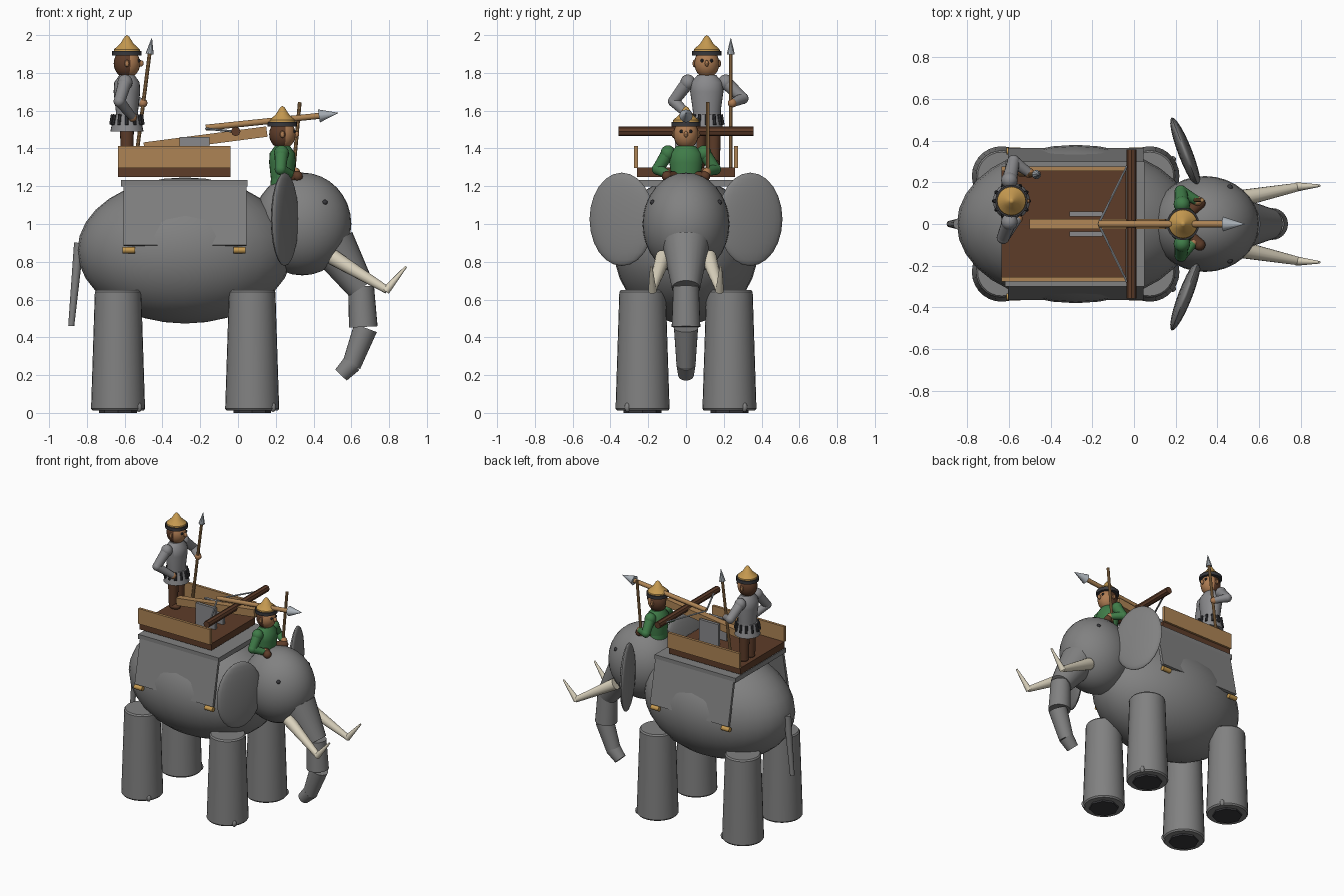
import bpy, bmesh, math
from mathutils import Vector, Matrix

if "Cube" in bpy.data.objects:
    bpy.data.objects.remove(bpy.data.objects["Cube"])


def material(name, r, g, b):
    m = bpy.data.materials.new(name)
    m.use_nodes = True
    m.diffuse_color = (r, g, b, 1)
    m.node_tree.nodes["Principled BSDF"].inputs["Base Color"].default_value = (r, g, b, 1)
    return m


HIDE = material("grey hide", .22, .22, .22)
ARMOUR = material("armour grey", .25, .25, .26)
STEEL = material("pale steel", .42, .46, .5)
DARK = material("charcoal", .04, .04, .045)
TAN = material("tan wood", .42, .23, .09)
BROWN = material("dark brown", .11, .045, .022)
GOLD = material("straw gold", .56, .32, .08)
GREEN = material("green cloth", .05, .2, .065)
SKIN = material("skin", .42, .2, .085)
IVORY = material("ivory", .72, .66, .52)


def finish(name, bm, *mats):
    me = bpy.data.meshes.new(name)
    bmesh.ops.recalc_face_normals(bm, faces=bm.faces)
    bm.to_mesh(me)
    bm.free()
    for m in mats:
        me.materials.append(m)
    ob = bpy.data.objects.new(name, me)
    bpy.context.collection.objects.link(ob)
    bpy.ops.object.select_all(action="DESELECT")
    ob.select_set(True)
    bpy.context.view_layer.objects.active = ob
    bpy.ops.object.shade_smooth_by_angle(angle=math.radians(35))
    return ob


def ball(name, c, r, mat, turn=0, n=24):
    bm = bmesh.new()
    bmesh.ops.create_uvsphere(bm, u_segments=n, v_segments=n // 2, radius=1)
    mtx = Matrix.Translation(c) @ Matrix.Rotation(turn, 4, "Z") @ Matrix.Diagonal((*r, 1))
    bm.transform(mtx)
    return finish(name, bm, mat)


def rod(name, a, b, r1, r2, mat, n=16):
    a, b = Vector(a), Vector(b)
    bm = bmesh.new()
    bmesh.ops.create_cone(bm, cap_ends=True, segments=n, radius1=r1, radius2=r2, depth=(b - a).length)
    bm.transform(Matrix.Translation((a + b) / 2) @ (b - a).to_track_quat("Z", "Y").to_matrix().to_4x4())
    return finish(name, bm, mat)


def box(name, c, size, mat, axis="X", turn=0):
    bm = bmesh.new()
    bmesh.ops.create_cube(bm, size=1)
    bm.transform(Matrix.Translation(c) @ Matrix.Rotation(turn, 4, axis) @ Matrix.Diagonal((*size, 1)))
    return finish(name, bm, mat)


def lathe(name, c, profile, mat, squash=1, n=24):
    bm = bmesh.new()
    vs = [bm.verts.new((r, 0, z)) for r, z in profile]
    es = [bm.edges.new(p) for p in zip(vs, vs[1:])]
    bmesh.ops.spin(bm, geom=vs + es, axis=(0, 0, 1), cent=(0, 0, 0), angle=math.tau, steps=n)
    bmesh.ops.remove_doubles(bm, verts=bm.verts, dist=.0005)
    bm.transform(Matrix.Translation(c) @ Matrix.Diagonal((squash, 1, 1, 1)))
    return finish(name, bm, mat)


# Elephant body and head
ball("body", (-.28, 0, .86), (.57, .38, .387), HIDE, n=32)
ball("head", (.34, 0, 1), (.26, .23, .272), HIDE, n=32)
rod("tail", (-.842, 0, .9), (-.883, 0, .46), .026, .016, HIDE)
trunk = [((.5, .89), (.65, .66), .125, .075), ((.652, .67), (.663, .455), .068, .076),
         ((.675, .45), (.6, .25), .064, .05), ((.605, .263), (.545, .2), .052, .042)]
for i, (a, b, r1, r2) in enumerate(trunk):
    rod(f"trunk_{i + 1}", (a[0], 0, a[1]), (b[0], 0, b[1]), r1, r2, HIDE, 24)

for s, side in ((1, "left"), (-1, "right")):
    ball(f"{side}_ear", (.247, s * .34, 1.025), (.034, .183, .247), HIDE, s * .37)
    ball(f"{side}_eye", (.46, s * .176, 1.115), (.014, .014, .014), DARK, n=12)
    rod(f"{side}_tusk", (.5, s * .12, .825), (.79, s * .178, .65), .042, .02, IVORY)
    rod(f"{side}_tusk_tip", (.782, s * .178, .645), (.89, s * .184, .775), .022, .006, IVORY)
    for x, end in ((.075, "front"), (-.635, "back")):
        leg = f"{side}_{end}"
        lathe(leg + "_leg", (x, s * .23, 0),
              [(0, .012), (.135, .012), (.143, .022), (.123, .64), (.115, .65), (0, .65)], HIDE, n=28)
        rod(leg + "_sole", (x, s * .23, 0), (x, s * .23, .014), .1, .1, DARK, 8)
        ball(leg + "_toenail", (x + .11, s * .31, .03), (.017, .016, .025), HIDE, n=12)

# Saddle cloth: top slab and flared side panels
box("cloth_top", (-.285, 0, 1.215), (.67, .6, .035), HIDE)
for s, side in ((1, "left"), (-1, "right")):
    box(f"{side}_cloth", (-.28, s * .322, 1.045), (.65, .02, .325), HIDE, turn=s * .2)
    for x in (-.578, .008):
        rod(f"{side}_tassel", (x - .033, s * .35, .862), (x + .033, s * .35, .862), .017, .017, GOLD, 12)

# Fighting platform
box("platform_floor", (-.338, 0, 1.275), (.597, .52, .05), BROWN)
for s, side in ((1, "left"), (-1, "right")):
    box(f"{side}_platform_board", (-.338, s * .265, 1.355), (.597, .02, .115), TAN)
    box(f"{side}_bow_mount", (-.23, s * .048, 1.38), (.16, .022, .16), ARMOUR)
    # Bowstring half
    rod(f"{side}_bowstring", (-.03, s * .285, 1.49), (-.17, 0, 1.505), .006, .006, STEEL, 6)

# Giant crossbow
box("crossbow_rail", (-.172, 0, 1.447), (.655, .05, .055), TAN, "Y", -.13)
rod("crossbow_arm", (-.012, -.357, 1.49), (-.012, .357, 1.49), .025, .025, BROWN, 8)
rod("crossbow_bolt", (-.17, 0, 1.51), (.435, 0, 1.573), .016, .016, TAN, 12)
rod("bolt_head", (.428, 0, 1.572), (.53, 0, 1.588), .035, .001, STEEL, 12)


def figure(who, x, y, z, cloth, arms):
    """Head, hat and torso; z is the hat tip, facing +x."""
    c = Vector((x, y, z))

    def at(dx, dy, dz):
        return c + Vector((dx, dy, dz))

    # Head with hair at the back
    head = ball(who + "_head", at(0, 0, -.15), (.07, .066, .078), SKIN)
    head.data.materials.append(BROWN)
    for p in head.data.polygons:
        p.material_index = int(p.center.x < x + .015)
    ball(who + "_nose", at(.073, 0, -.15), (.016, .011, .017), SKIN, n=12)
    lathe(who + "_hat", c, [(0, 0), (.012, -.008), (.035, -.045), (.068, -.075), (.07, -.09), (0, -.09)], GOLD)
    rod(who + "_hat_band", at(0, 0, -.108), at(0, 0, -.084), .078, .078, DARK, 20)
    rod(who + "_neck", at(0, 0, -.24), at(0, 0, -.19), .03, .03, SKIN)
    lathe(who + "_torso", c, [(0, -.208), (.05, -.212), (.084, -.25), (.088, -.3), (.074, -.4),
                              (.074, -.43), (0, -.43)], cloth, .8)
    for s in (1, -1):
        ball(who + "_eye", at(.062, s * .025, -.135), (.01, .009, .01), DARK, n=8)
        ball(who + "_ear", at(0, s * .066, -.15), (.014, .01, .02), SKIN, n=8)
    for shoulder, elbow, hand in arms:
        ball(who + "_shoulder", at(*shoulder), (.04, .04, .042), cloth, n=16)
        rod(who + "_upper_arm", at(*shoulder), at(*elbow), .036, .03, cloth)
        ball(who + "_elbow", at(*elbow), (.031, .031, .031), cloth, n=16)
        rod(who + "_forearm", at(*elbow), at(*hand), .03, .022, cloth)
        ball(who + "_hand", at(*hand), (.024, .024, .024), SKIN, n=12)


# Standing guard
gx, gy = -.588, .11
figure("guard", gx, gy, 2, ARMOUR, [((-.01, -.1, -.25), (-.04, -.175, -.35), (.03, -.085, -.435)),
                                    ((-.01, .1, -.25), (.01, .19, -.335), (.085, .135, -.36))])
lathe("guard_skirt", (gx, gy, 0), [(0, 1.58), (.07, 1.58), (.09, 1.49), (0, 1.49)], ARMOUR, .98)
for i in range(12):
    a = math.tau * i / 12
    u = Vector((math.cos(a), math.sin(a), 0))
    rod("guard_belt_strap", u * .076 + Vector((gx, gy, 1.58)), u * .085 + Vector((gx, gy, 1.525)), .009, .009, DARK, 8)
for s, side in ((1, "left"), (-1, "right")):
    rod(f"guard_{side}_leg", (gx, gy + s * .038, 1.32), (gx, gy + s * .038, 1.5), .031, .037, BROWN)
    ball(f"guard_{side}_boot", (gx + .012, gy + s * .038, 1.318), (.045, .032, .025), BROWN, n=16)
rod("guard_spear", (-.545, .237, 1.3), (-.467, .237, 1.91), .01, .01, TAN, 10)
rod("guard_spear_head", (-.468, .237, 1.9), (-.456, .237, 1.985), .022, .001, STEEL, 10)

# Seated driver
dx = .235
figure("driver", dx, 0, 1.625, GREEN, [((-.005, -.095, -.25), (-.01, -.15, -.335), (.05, -.09, -.365)),
                                       ((-.005, .095, -.25), (-.01, .155, -.335), (.07, .11, -.35))])
lathe("driver_tunic_hem", (dx, 0, 0), [(0, 1.26), (.074, 1.26), (.08, 1.2), (0, 1.2)], GREEN, .8)
for s, side in ((1, "left"), (-1, "right")):
    rod(f"driver_{side}_leg", (.245, s * .04, 1.245), (.315, s * .1, 1.253), .032, .028, BROWN)
    ball(f"driver_{side}_knee", (.315, s * .1, 1.253), (.028, .028, .028), BROWN, n=16)
rod("driver_goad", (.29, .115, 1.24), (.327, .115, 1.645), .01, .01, TAN, 10)
